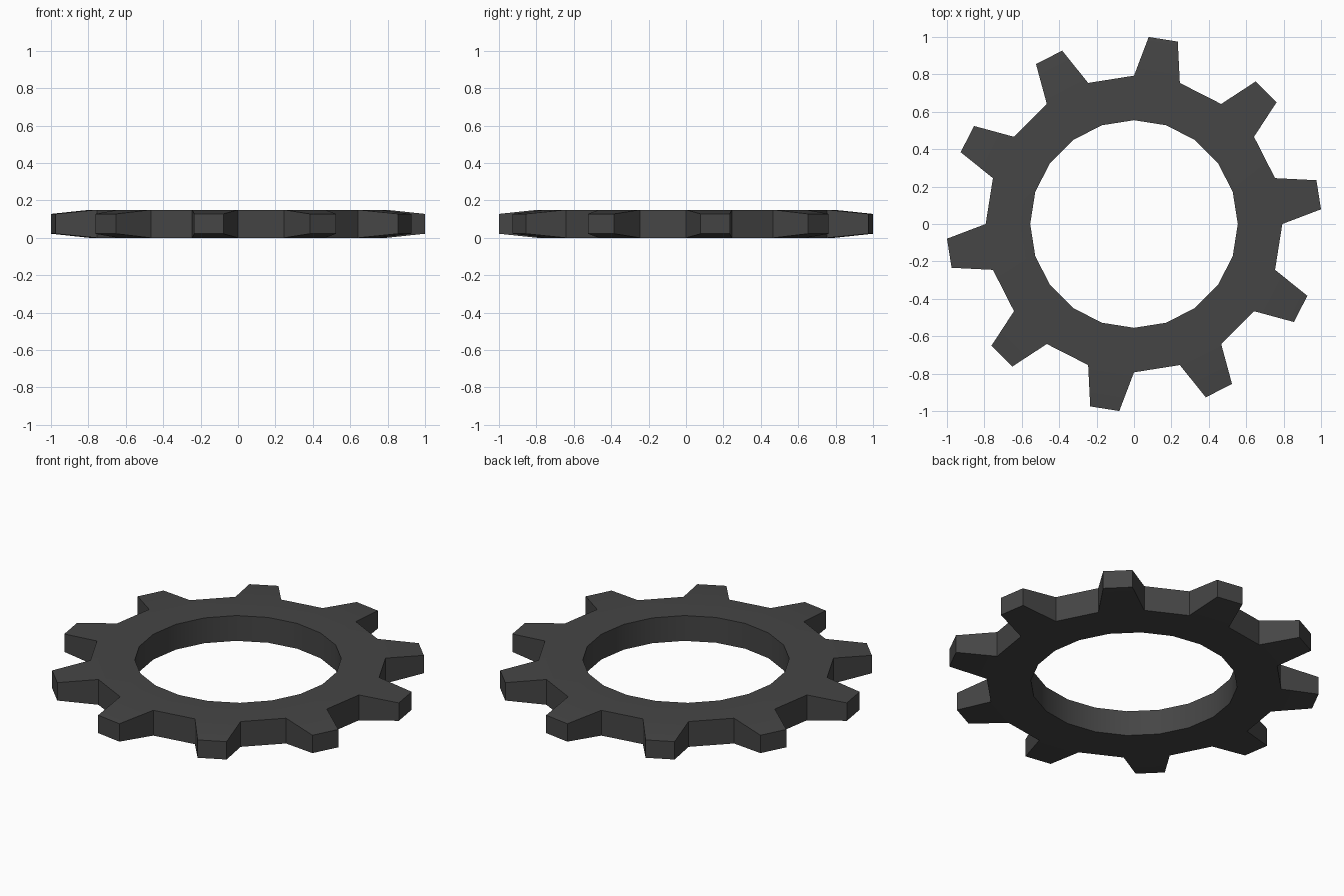
import bpy, bmesh
from math import radians, cos, sin

if "Cube" in bpy.data.objects:
    bpy.data.objects.remove(bpy.data.objects["Cube"])

TEETH = 10
SIDES = TEETH * 2
R_HOLE, R_ROOT, R_TIP = 0.555, 0.793, 1.003
HEIGHT, TAPER = 0.15, 0.022
TIP_HALF = 4.5  # half the tooth tip's angle, in degrees

bm = bmesh.new()


def pillar(radius, degrees, inset=0.0):
    """Bottom and top vertex at one polar position."""
    a = radians(degrees)
    x, y = radius * cos(a), radius * sin(a)
    return bm.verts.new((x, y, inset)), bm.verts.new((x, y, HEIGHT - inset))


def wall(a, b):
    bm.faces.new((a[0], b[0], b[1], a[1]))


def caps(a, b, c, d):
    bm.faces.new((a[1], b[1], c[1], d[1]))
    bm.faces.new((d[0], c[0], b[0], a[0]))


step = 360 / SIDES
hole = [pillar(R_HOLE, i * step) for i in range(SIDES)]
root = [pillar(R_ROOT, i * step) for i in range(SIDES)]

for i in range(SIDES):
    j = (i + 1) % SIDES
    # ring body and bore
    caps(hole[i], root[i], root[j], hole[j])
    wall(hole[j], hole[i])
    if i % 2 == 0:
        # tapered tooth
        mid = (i + 0.5) * step
        t0 = pillar(R_TIP, mid - TIP_HALF, TAPER)
        t1 = pillar(R_TIP, mid + TIP_HALF, TAPER)
        caps(root[i], t0, t1, root[j])
        wall(root[i], t0)
        wall(t0, t1)
        wall(t1, root[j])
    else:
        # valley between teeth
        wall(root[i], root[j])

bmesh.ops.recalc_face_normals(bm, faces=bm.faces[:])
mesh = bpy.data.meshes.new("gear_ring")
bm.to_mesh(mesh)
bm.free()

gear = bpy.data.objects.new("gear_ring", mesh)
bpy.context.collection.objects.link(gear)

# dark metal
mat = bpy.data.materials.new("dark_metal")
mat.diffuse_color = (0.06, 0.06, 0.06, 1)
mat.use_nodes = True
mat.node_tree.nodes["Principled BSDF"].inputs["Base Color"].default_value = mat.diffuse_color
mesh.materials.append(mat)

bpy.context.view_layer.objects.active = gear
gear.select_set(True)
bpy.ops.object.shade_smooth_by_angle(angle=radians(30))
